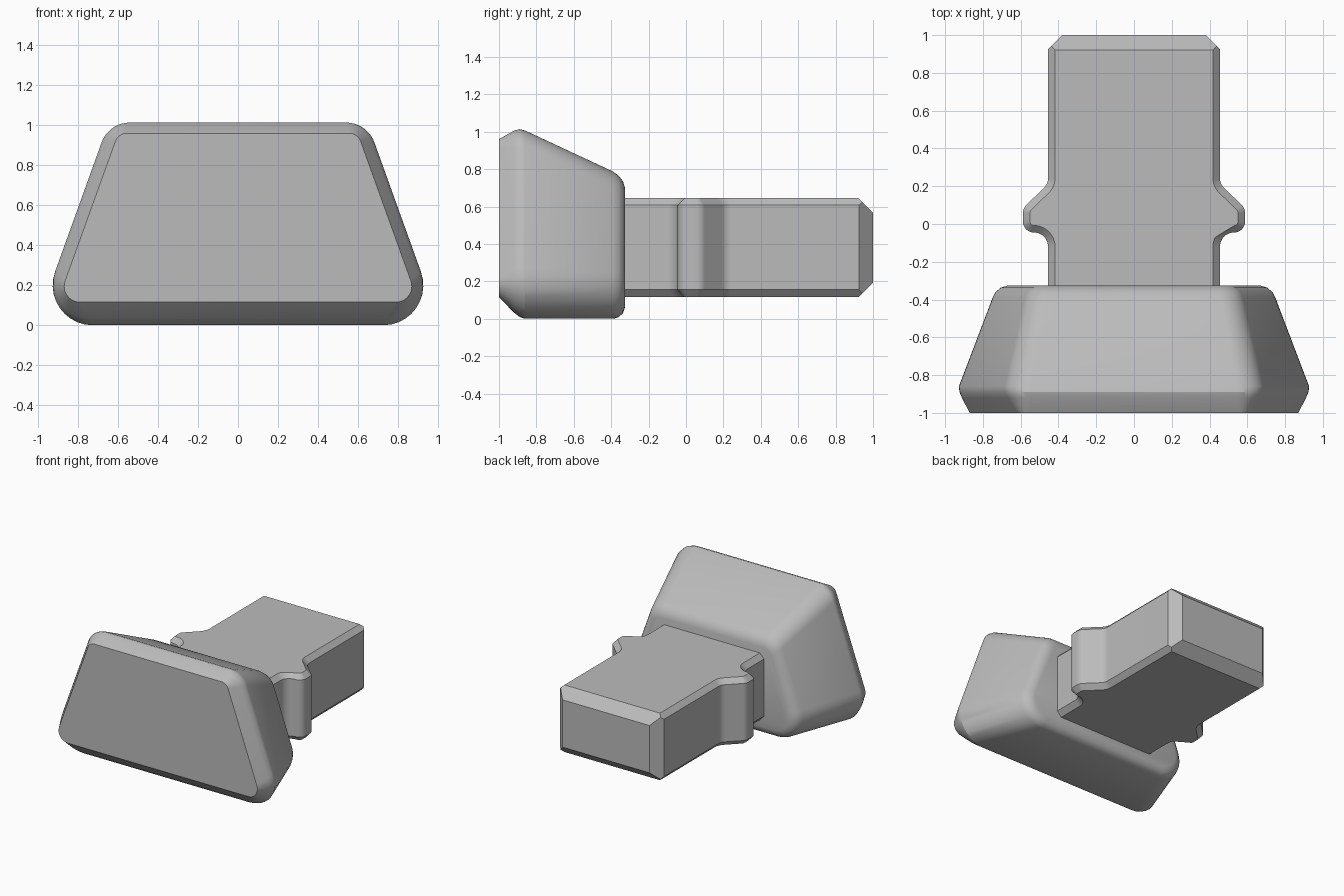
import bpy, bmesh, math
from mathutils import Vector

if "Cube" in bpy.data.objects:
    bpy.data.objects.remove(bpy.data.objects["Cube"], do_unlink=True)

grey = bpy.data.materials.new("plain grey")
grey.use_nodes = True
colour = (0.5, 0.5, 0.5, 1)
grey.diffuse_color = colour
grey.node_tree.nodes["Principled BSDF"].inputs["Base Color"].default_value = colour


def fillet(points, radii, steps=10):
    """Round the corners of a closed 2D polygon with arcs."""
    out = []
    n = len(points)
    for i, r in enumerate(radii):
        p = Vector(points[i])
        if r == 0:
            out.append(p)
            continue
        a = (Vector(points[i - 1]) - p).normalized()
        b = (Vector(points[(i + 1) % n]) - p).normalized()
        half = a.angle(b) / 2
        centre = p + (a + b).normalized() * (r / math.sin(half))
        start = p + a * (r / math.tan(half)) - centre
        end = p + b * (r / math.tan(half)) - centre
        sweep = math.pi - 2 * half
        for k in range(steps + 1):
            t = k / steps
            out.append(centre + (start * math.sin((1 - t) * sweep)
                                 + end * math.sin(t * sweep)) / math.sin(sweep))
    return out


def inset(points, d):
    """Offset a closed counter-clockwise outline inwards."""
    out = []
    n = len(points)
    for i, p in enumerate(points):
        a = (p - points[i - 1]).normalized()
        b = (points[(i + 1) % n] - p).normalized()
        na, nb = Vector((-a.y, a.x)), Vector((-b.y, b.x))
        out.append(p + (na + nb) * (d / (1 + na.dot(nb))))
    return out


def loft(rings):
    """Skin equal-length rings and cap both ends."""
    bm = bmesh.new()
    loops = [[bm.verts.new(p) for p in ring] for ring in rings]
    n = len(loops[0])
    for lo, hi in zip(loops, loops[1:]):
        for i in range(n):
            j = (i + 1) % n
            bm.faces.new((lo[i], lo[j], hi[j], hi[i]))
    bm.faces.new(loops[0][::-1])
    bm.faces.new(loops[-1])
    return bm


def finish(bm, name):
    bmesh.ops.recalc_face_normals(bm, faces=bm.faces)
    mesh = bpy.data.meshes.new(name)
    bm.to_mesh(mesh)
    bm.free()
    mesh.materials.append(grey)
    obj = bpy.data.objects.new(name, mesh)
    bpy.context.collection.objects.link(obj)
    bpy.ops.object.select_all(action='DESELECT')
    obj.select_set(True)
    bpy.context.view_layer.objects.active = obj
    bpy.ops.object.shade_smooth_by_angle(angle=math.radians(30))


# Head: rounded trapezoid sections (y, bottom, top, base half width, lower and upper radius)
SLOPE = 0.36
sections = [
    (-1.00, 0.115, 0.960, 0.945, 0.08, 0.06),
    (-0.92, 0.033, 1.005, 0.995, 0.17, 0.13),
    (-0.89, 0.010, 1.014, 1.012, 0.20, 0.15),
    (-0.86, 0.000, 1.006, 1.012, 0.20, 0.15),
    (-0.39, 0.000, 0.787, 0.829, 0.19, 0.13),
    (-0.36, 0.008, 0.765, 0.812, 0.18, 0.12),
    (-0.337, 0.030, 0.735, 0.784, 0.16, 0.10),
    (-0.325, 0.065, 0.695, 0.745, 0.13, 0.07),
]
rings = []
for y, low, high, base, r_low, r_high in sections:
    wl, wh = base - SLOPE * low, base - SLOPE * high
    outline = fillet([(-wl, low), (wl, low), (wh, high), (-wh, high)],
                     [r_low, r_low, r_high, r_high])
    rings.append([(p.x, y, p.y) for p in outline])
finish(loft(rings), "head")

# Shank: mirrored outline with a rounded lug on each side
side = [(0.455, -0.35), (0.455, -0.045), (0.588, -0.045), (0.588, 0.083), (0.455, 0.213), (0.455, 1)]
side_radii = [0, 0.075, 0.058, 0.06, 0.07, 0]
outline = fillet(side + [(-x, y) for x, y in reversed(side)], side_radii + side_radii[::-1])
inner = inset(outline, 0.037)
for p, q in zip(outline, inner):
    if p.y > 0.99 or p.y < -0.34:
        q.y = p.y
layers = [(inner, 0.115), (outline, 0.155), (outline, 0.607), (inner, 0.645)]
bm = loft([[(p.x, p.y, z) for p in shape] for shape, z in layers])

# Bevelled far end of the shank
cuts = [((0, 1, 0.567), (0, 1, 1)), ((0, 1, 0.193), (0, 1, -1)),
        ((0.38, 1, 0.4), (1, 1, 0)), ((-0.38, 1, 0.4), (-1, 1, 0))]
for point, normal in cuts:
    res = bmesh.ops.bisect_plane(bm, geom=bm.verts[:] + bm.edges[:] + bm.faces[:],
                                 plane_co=point, plane_no=normal, clear_outer=True)
    bmesh.ops.holes_fill(bm, edges=[e for e in bm.edges if e.is_boundary], sides=0)
finish(bm, "shank")
